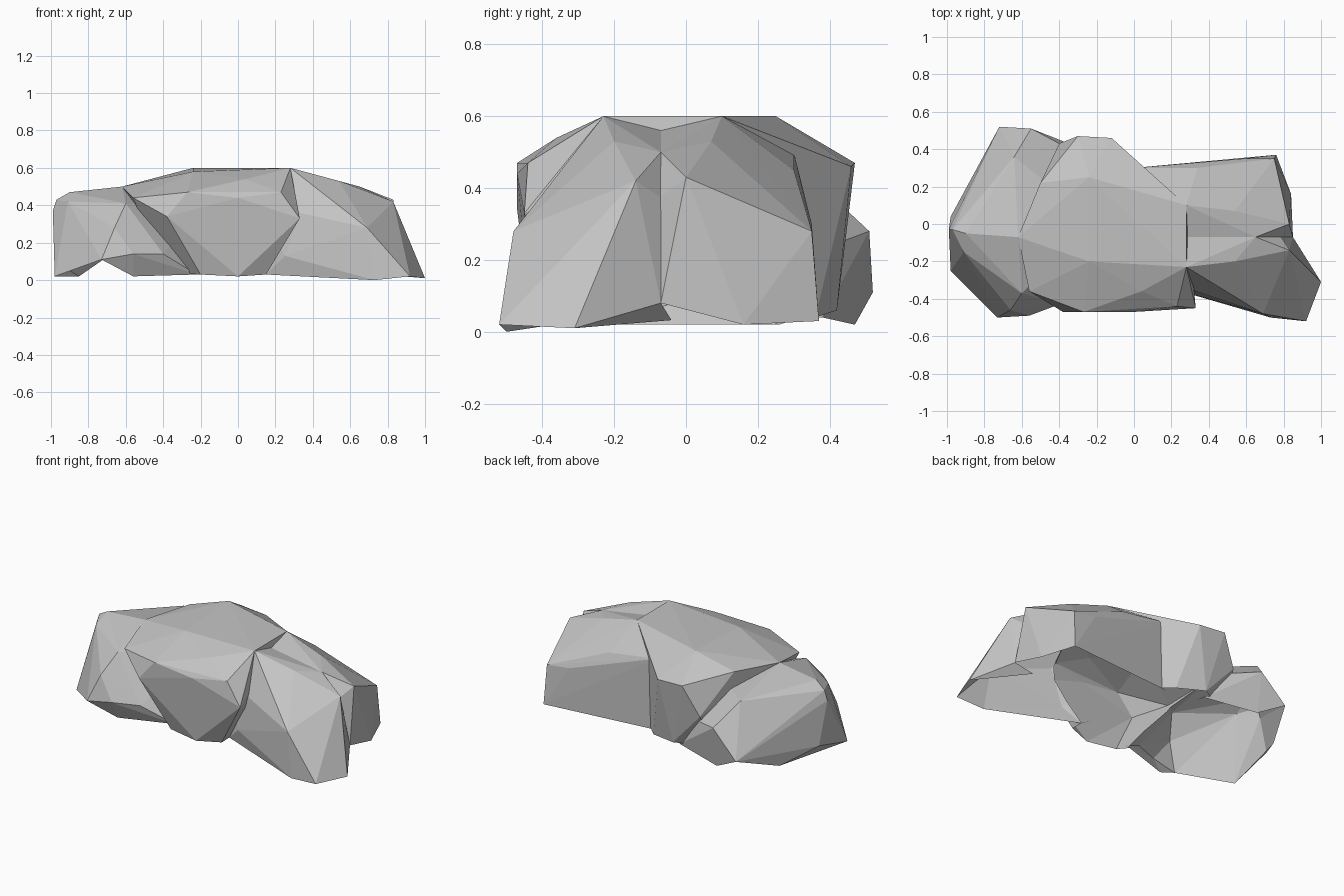
import bpy
import bmesh

default_cube = bpy.data.objects.get("Cube")
if default_cube:
    bpy.data.objects.remove(default_cube, do_unlink=True)

stone = bpy.data.materials.new("stone_grey")
stone.use_nodes = True
stone_colour = (.55, .55, .55, 1)
stone.diffuse_color = stone_colour
stone.node_tree.nodes["Principled BSDF"].inputs["Base Color"].default_value = stone_colour


def boulder(name, corners):
    """Make one faceted lump as the convex hull of its corners."""
    bm = bmesh.new()
    for corner in corners:
        bm.verts.new(corner)
    hull = bmesh.ops.convex_hull(bm, input=bm.verts)
    loose = {v for v in hull["geom_interior"] + hull["geom_unused"]
             if isinstance(v, bmesh.types.BMVert)}
    bmesh.ops.delete(bm, geom=list(loose), context="VERTS")
    bmesh.ops.recalc_face_normals(bm, faces=bm.faces)
    mesh = bpy.data.meshes.new(name)
    bm.to_mesh(mesh)
    bm.free()
    mesh.materials.append(stone)
    lump = bpy.data.objects.new(name, mesh)
    bpy.context.collection.objects.link(lump)
    return lump


def merge(base, lump):
    """Fuse a lump into the base so that no inner faces remain."""
    union = base.modifiers.new("fuse", "BOOLEAN")
    union.operation = "UNION"
    union.solver = "EXACT"
    union.object = lump
    bpy.context.view_layer.objects.active = base
    bpy.ops.object.modifier_apply(modifier=union.name)
    bpy.data.objects.remove(lump, do_unlink=True)


def open_underside(rock):
    """Leave the shell open where it rests on the ground."""
    bm = bmesh.new()
    bm.from_mesh(rock.data)
    floor = [f for f in bm.faces
             if f.normal.z < -.75 and f.calc_center_median().z < .2]
    bmesh.ops.delete(bm, geom=floor, context="FACES")
    bm.to_mesh(rock.data)
    bm.free()


# Central lump: steep front face, crown and lower back
rock = boulder("rock", [
    (-.2, -.4, .03), (0, -.43, .02), (.15, -.38, .03),
    (-.38, -.47, .34), (-.27, -.47, .47), (0, -.47, .44), (.23, -.44, .47), (.33, -.45, .33),
    (-.56, -.36, .44), (.04, -.36, .54), (-.62, -.07, .5), (-.5, .22, .52),
    (-.24, .25, .6), (-.24, -.2, .58), (.28, .1, .6), (.28, -.23, .6),
    (-.3, .47, .47), (-.12, .46, .46), (0, .34, .5), (-.4, .43, .28),
    (-.2, .42, .06), (-.02, .36, .04), (.15, .2, .05),
    (-.42, .3, .04), (-.4, -.2, .04)])

# Left-hand end lump, undercut along its front
west_lump = boulder("west_lump", [
    (-.98, -.25, .02), (-.73, -.5, .11), (-.56, -.43, .02), (-.56, -.49, .14), (-.4, -.43, .14),
    (-.66, -.46, .28), (-.6, -.37, .41), (-.97, -.03, .43), (-.99, -.03, .37),
    (-.9, -.05, .47), (-.62, -.07, .5), (-.91, -.15, .42), (-.98, .04, .1),
    (-.85, .26, .02), (-.72, .52, .11), (-.55, .51, .28), (-.55, .47, .02),
    (-.64, .36, .42), (-.4, .43, .25), (-.22, .38, .04), (-.22, -.33, .03), (-.1, 0, .04),
    (-.2, 0, .4)])

# Sloping spur running forward from the crown
south_spur = boulder("south_spur", [
    (.73, -.5, 0), (.92, -.52, .02), (1, -.31, .01), (.85, -.07, .08),
    (.69, -.48, .28), (.51, -.37, .37), (.33, -.36, .36), (.4, -.37, .14), (.25, -.36, .13),
    (.28, -.23, .6), (.54, -.2, .53), (.65, -.07, .5), (.83, -.14, .42), (.77, -.05, .36),
    (.15, -.3, .03), (0, 0, .04), (0, -.1, .55), (.2, -.05, .57), (.65, .05, .04)])

# Matching spur at the back
north_spur = boulder("north_spur", [
    (.76, .37, .03), (.84, .16, .02), (.85, -.07, .08), (.75, .35, .28),
    (.59, .35, .3), (.58, .35, .08), (.34, .3, .45), (.22, .3, .45), (.25, .27, .04),
    (0, .3, .5), (0, .3, .04),
    (.28, .1, .6), (.54, .07, .53), (.65, -.07, .5), (.83, 0, .43), (.77, -.09, .36),
    (0, -.1, .04), (0, 0, .55), (.2, -.09, .57), (.65, -.2, .04)])

for part in (west_lump, south_spur, north_spur):
    merge(rock, part)
open_underside(rock)

# Flat facets throughout
for face in rock.data.polygons:
    face.use_smooth = False
    face.material_index = 0
